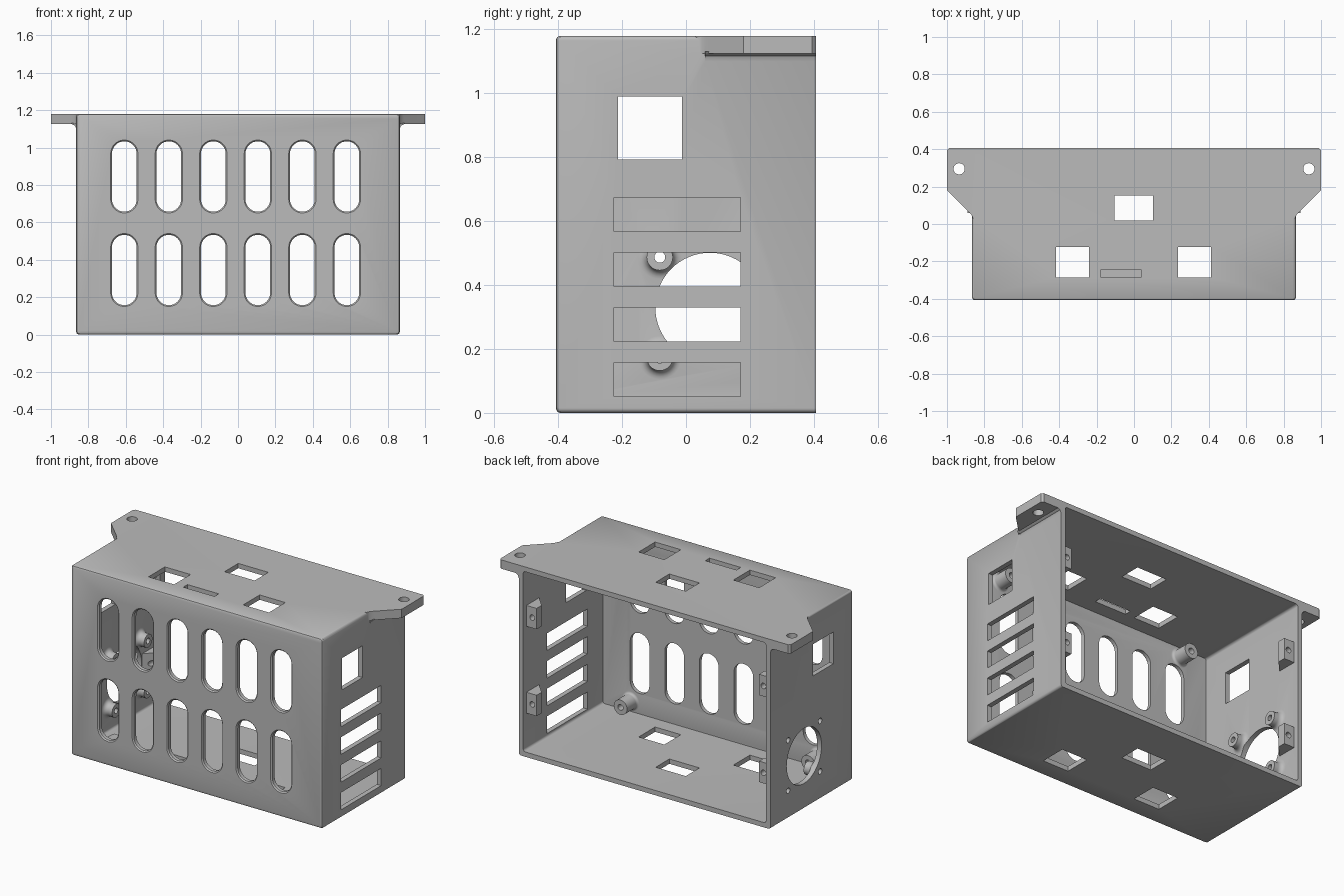
import bpy, bmesh, math
from mathutils import Vector

if bpy.data.objects.get("Cube"):
    bpy.data.objects.remove(bpy.data.objects["Cube"])

HX, HY, H, T = 0.865, 0.407, 1.18, 0.03   # half width, half depth, height, wall
IN_X, IN_Y = HX - T, -HY + T              # inner faces of side and front walls

grey = bpy.data.materials.new("light_grey")
grey.use_nodes = True
grey.diffuse_color = (0.5, 0.5, 0.5, 1)
grey.node_tree.nodes["Principled BSDF"].inputs["Base Color"].default_value = (0.5, 0.5, 0.5, 1)


def rrect(u0, u1, v0, v1, r=0.0, n=6):
    """Rectangle outline with rounded corners."""
    if r == 0:
        return [(u0, v0), (u1, v0), (u1, v1), (u0, v1)]
    corners = [(u1 - r, v1 - r), (u0 + r, v1 - r), (u0 + r, v0 + r), (u1 - r, v0 + r)]
    pts = []
    for k, (cu, cv) in enumerate(corners):
        for i in range(n + 1):
            a = math.pi / 2 * (k + i / n)
            pts.append((cu + r * math.cos(a), cv + r * math.sin(a)))
    return pts


def circle(u, v, r, n=32):
    return [(u + r * math.cos(2 * math.pi * i / n), v + r * math.sin(2 * math.pi * i / n))
            for i in range(n)]


def loft(name, axis, sections, group=None):
    """Solid through matching outlines placed at depths along an axis."""
    bm = bmesh.new()
    rings = []
    for d, outline in sections:
        place = {"x": lambda u, v: (d, u, v), "y": lambda u, v: (u, d, v),
                 "z": lambda u, v: (u, v, d)}[axis]
        rings.append([bm.verts.new(place(u, v)) for u, v in outline])
    for a, b in zip(rings, rings[1:]):
        for i in range(len(a)):
            j = (i + 1) % len(a)
            bm.faces.new((a[i], a[j], b[j], b[i]))
    bm.faces.new(rings[0])
    bm.faces.new(rings[-1])
    bmesh.ops.recalc_face_normals(bm, faces=bm.faces)
    mesh = bpy.data.meshes.new(name)
    bm.to_mesh(mesh)
    bm.free()
    mesh.materials.append(grey)
    obj = bpy.data.objects.new(name, mesh)
    bpy.context.scene.collection.objects.link(obj)
    if group:
        obj.hide_render = True
        group.objects.link(obj)
    return obj


def prism(name, axis, d0, d1, outline, group):
    return loft(name, axis, [(d0, outline), (d1, outline)], group)


def group(name):
    c = bpy.data.collections.new(name)
    bpy.context.scene.collection.children.link(c)
    return c


flanges, hollow, fittings, cuts = map(group, ("flanges", "hollow", "fittings", "cuts"))


# Outer body with a softened front rim
def body_outline(i):
    return rrect(-HX + i, HX - i, i, H - i, 0.015)


case = loft("case", "y", [(-HY, body_outline(0.012)), (-HY + 0.004, body_outline(0.004)),
                          (-HY + 0.012, body_outline(0)), (HY, body_outline(0))])

# Mounting flange across the roof, with a small fillet under each ear
half = [(0.86, 0.03), (0.87, 0.05), (0.885, 0.067), (1.0, 0.18), (1.0, HY - 0.012),
        (0.988, HY)]
prism("mounting_flange", "z", 1.125, H, half + [(-x, y) for x, y in reversed(half)], flanges)
for s in (-1, 1):
    prism("flange_fillet", "y", 0.06, HY,
          [(s * 0.85, 1.13), (s * 0.89, 1.13), (s * 0.886, 1.124), (s * 0.872, 1.117),
           (s * 0.865, 1.1), (s * 0.85, 1.1)], flanges)
    prism("flange_hole", "z", 1.0, 1.3, circle(s * 0.935, 0.295, 0.03), cuts)

# Interior, open at the back
prism("interior", "y", IN_Y, HY + 0.1, rrect(-IN_X, IN_X, T, H - T, 0.015), hollow)

# Front ventilation slots with a chamfered outer edge
for col in range(6):
    for z0 in (0.157, 0.657):
        x = -0.608 + 0.238 * col

        def slot(g):
            return rrect(x - 0.066 - g, x + 0.066 + g, z0 - g, z0 + 0.376 + g, 0.066 + g, 8)
        loft("front_slot", "y", [(-HY - 0.01, slot(0.017)), (-HY + 0.007, slot(0)),
                                 (IN_Y + 0.02, slot(0))], cuts)

# Side window through both walls, and vents in the left wall
prism("side_window", "x", -1, 1, rrect(-0.213, -0.012, 0.793, 0.99), cuts)
for k in range(4):
    z = 0.051 + 0.172 * k
    prism("side_vent", "x", 0.8, 1, rrect(-0.225, 0.171, z, z + 0.107), cuts)

# Openings through roof and floor, plus a narrow roof slot
for x0, x1, y0, y1 in ((-0.105, 0.102, 0.018, 0.152), (-0.417, -0.24, -0.285, -0.123),
                       (0.235, 0.412, -0.285, -0.123)):
    prism("roof_floor_opening", "z", -0.1, 1.3, rrect(x0, x1, y0, y1), cuts)
prism("roof_slot", "z", 1.1, 1.3, rrect(-0.177, 0.038, -0.285, -0.243), cuts)


def boss(name, axis, base, direction, u, v, r, flare, length):
    """Round post with a concave fillet at its foot."""
    secs = [(base - direction * 0.01, circle(u, v, r + flare))]
    for i in range(6):
        a = math.pi / 2 * i / 5
        secs.append((base + direction * flare * (1 - math.cos(a)),
                     circle(u, v, r + flare * (1 - math.sin(a)))))
    secs.append((base + direction * length, circle(u, v, r)))
    loft(name, axis, secs, fittings)


# Fan opening and its four screw bosses on the right wall
FY, FZ, FS = 0.075, 0.33, 0.157
prism("fan_opening", "x", -1, -0.7, circle(FY, FZ, 0.171, 64), cuts)
for sy in (-1, 1):
    for sz in (-1, 1):
        y, z = FY + sy * FS, FZ + sz * FS
        boss("fan_boss", "x", -IN_X, 1, y, z, 0.041, 0.027, 0.055)
        prism("fan_screw_hole", "x", -1, -0.7, circle(y, z, 0.017), cuts)

# Board standoffs on the inside of the front wall
for x in (-0.645, 0.645):
    for z in (0.093, H - 0.093):
        boss("standoff", "y", IN_Y, 1, x, z, 0.046, 0.015, 0.1)
        prism("standoff_hole", "y", IN_Y + 0.01, IN_Y + 0.2, circle(x, z, 0.018), cuts)

# Lid tabs inside the back opening
for s in (-1, 1):
    for z in (0.32, 0.86):
        prism("lid_tab", "z", z - 0.065, z + 0.065,
              [(s * (IN_X + 0.01), 0.375), (s * 0.765, 0.375), (s * 0.765, 0.325),
               (s * IN_X, 0.25), (s * (IN_X + 0.01), 0.25)], fittings)
        prism("lid_screw_hole", "y", 0.27, 0.5, circle(s * 0.795, z, 0.017), cuts)

# Combine everything into one printed case
for operation, helper in (("UNION", flanges), ("DIFFERENCE", hollow),
                          ("UNION", fittings), ("DIFFERENCE", cuts)):
    m = case.modifiers.new(helper.name, "BOOLEAN")
    m.operation, m.operand_type, m.solver = operation, "COLLECTION", "EXACT"
    m.collection = helper
bpy.context.view_layer.update()
result = bpy.data.meshes.new_from_object(case.evaluated_get(bpy.context.evaluated_depsgraph_get()))
case.modifiers.clear()
case.data = result
result.materials.clear()
result.materials.append(grey)
for p in result.polygons:
    p.material_index = 0

for helper in (flanges, hollow, fittings, cuts):
    for obj in list(helper.objects):
        bpy.data.objects.remove(obj)
    bpy.data.collections.remove(helper)

bpy.ops.object.select_all(action="DESELECT")
case.select_set(True)
bpy.context.view_layer.objects.active = case
bpy.ops.object.shade_smooth_by_angle(angle=math.radians(30))
